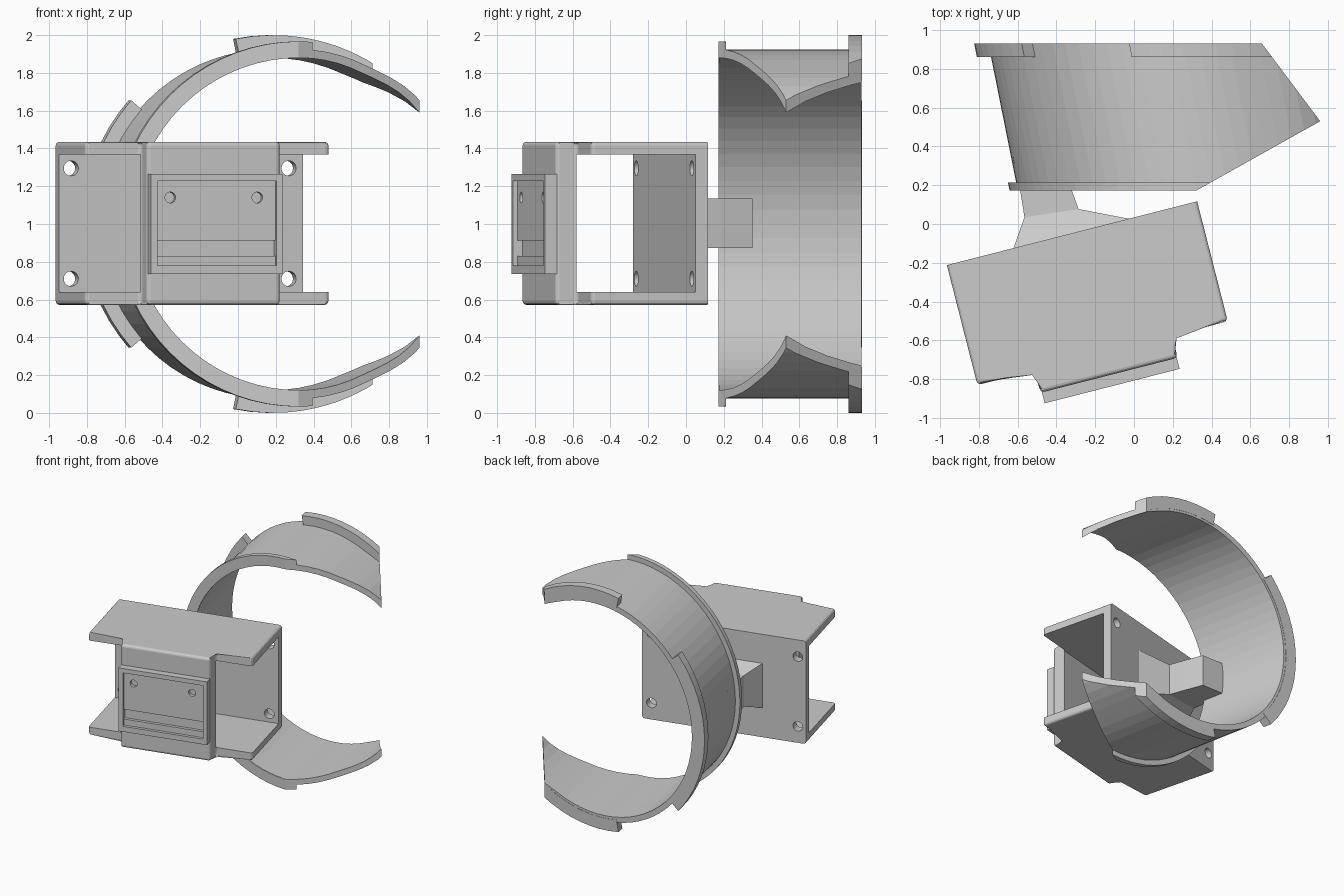
import bpy, bmesh
from math import sin, cos, radians, pi
from mathutils import Matrix

if "Cube" in bpy.data.objects:
    bpy.data.objects.remove(bpy.data.objects["Cube"])

# Local frame of the turned bracket: u along its length, v towards the ring
FRAME = Matrix.Translation((-0.965, -0.212, 0)) @ Matrix.Rotation(radians(14.3), 4, 'Z')


def make(name, bm, matrix=None):
    bmesh.ops.recalc_face_normals(bm, faces=bm.faces)
    if matrix:
        bm.transform(matrix)
    me = bpy.data.meshes.new(name)
    bm.to_mesh(me)
    bm.free()
    ob = bpy.data.objects.new(name, me)
    bpy.context.collection.objects.link(ob)
    return ob


def loft(sections, closed=False):
    """Solid through equal-length rings of points, capped at both ends."""
    bm = bmesh.new()
    rings = [[bm.verts.new(p) for p in s] for s in sections]
    n = len(rings[0])
    for a, b in zip(rings, rings[1:]):
        for i in range(n):
            j = (i + 1) % n
            bm.faces.new((a[i], a[j], b[j], b[i]))
    bm.faces.new(rings[0])
    bm.faces.new(rings[-1])
    return bm


def prism(outline, z0, z1):
    return loft([[(x, y, z) for x, y in outline] for z in (z0, z1)])


def box(u0, u1, v0, v1, z0, z1):
    return prism([(u0, v0), (u1, v0), (u1, v1), (u0, v1)], z0, z1)


def boolean(ob, cutter, op='DIFFERENCE'):
    m = ob.modifiers.new("cut", 'BOOLEAN')
    m.object, m.operation, m.solver = cutter, op, 'EXACT'
    bpy.context.view_layer.objects.active = ob
    bpy.ops.object.modifier_apply(modifier=m.name)
    bpy.data.objects.remove(cutter)


def hole(ob, u, v, z, r):
    bm = bmesh.new()
    bmesh.ops.create_cone(bm, cap_ends=True, segments=24, radius1=r, radius2=r, depth=0.2)
    bm.transform(Matrix.Translation((u, v, z)) @ Matrix.Rotation(pi / 2, 4, 'X'))
    boolean(ob, make("hole_cutter", bm, FRAME))


def ring_band(name, r0, r1, y0, y1, a0, a1, flare=0.0):
    """Sheared arc band around the y axis, trimmed by the two slanted end cuts."""
    n = max(4, round(abs(a1 - a0) / 5))
    sections = []
    for i in range(n + 1):
        deg = a0 + (a1 - a0) * i / n
        off = abs(180 - deg)
        t = min(max((off - 113) / 25, 0), 1)
        f = flare * t * t * (3 - 2 * t)
        a = radians(deg)
        sections.append([(0.32 - 0.2 * (y - 0.2) + (r + f) * cos(a), y, 1 + (r + f) * sin(a))
                         for r, y in ((r0, y0), (r1, y0), (r1, y1), (r0, y1))])
    ob = make(name, loft(sections))
    trim = [(-2, 0), (0.013, 0), (0.96, 0.53), (0.585, 1.03), (-2, 1.03)]
    boolean(ob, make("trim_cutter", prism(trim, -1, 3)), 'INTERSECT')
    return ob


# Open ring with front and back flanges
ring_band("ring_wall", 0.88, 0.925, 0.175, 0.93, 35, 325, 0.04)
ring_band("ring_front_flange", 0.882, 0.967, 0.172, 0.213, 75, 285)
ring_band("ring_back_flange_left", 0.90, 0.998, 0.86, 0.932, 139, 221)
ring_band("ring_back_flange_top", 0.90, 1.0, 0.86, 0.932, 50, 101.5)
ring_band("ring_back_flange_bottom", 0.90, 1.0, 0.86, 0.932, 258.5, 310)

# Bracket: stepped block with rounded edges, hollowed into an open channel
outline = [(0, 0), (0, -0.638), (0.306, -0.638), (0.306, -0.757),
           (1.035, -0.757), (1.035, -0.638), (1.332, -0.638), (1.332, 0)]
bm = prism(outline, 0.572, 1.435)
soft = [e for e in bm.edges if min(v.co.y for v in e.verts) < -0.01]
bmesh.ops.bevel(bm, geom=soft, offset=0.02, segments=3, profile=0.5, affect='EDGES')
bracket = make("bracket", bm, FRAME)
boolean(bracket, make("channel_cutter", box(-1, 2.5, -0.645, -0.07, 0.64, 1.367), FRAME))
for u in (0.066, 1.256):
    for z in (0.71, 1.295):
        hole(bracket, u, -0.03, z, 0.04)

# Front tray with shallow recess, slot and two holes
tray = make("front_tray", box(0.313, 1.031, -0.815, -0.75, 0.735, 1.265), FRAME)
boolean(tray, make("recess_cutter", box(0.347, 0.998, -0.9, -0.79, 0.78, 1.228), FRAME))
boolean(tray, make("slot_cutter", box(0.347, 0.998, -0.9, -0.764, 0.83, 0.912), FRAME))
for u in (0.425, 0.90):
    hole(tray, u, -0.86, 1.14, 0.029)

# Arm joining the bracket to the ring: flared foot and stub inside the ring
arm = [((-0.625, -0.135), (-0.005, 0.023), 0.19),
       ((-0.565, 0.035), (-0.286, 0.077), 0.131),
       ((-0.587, 0.175), (-0.325, 0.185), 0.131),
       ((-0.625, 0.35), (-0.39, 0.352), 0.131)]
make("arm", loft([[(*l, 1.005 - h), (*r, 1.005 - h), (*r, 1.005 + h), (*l, 1.005 + h)]
                  for l, r, h in arm]))
